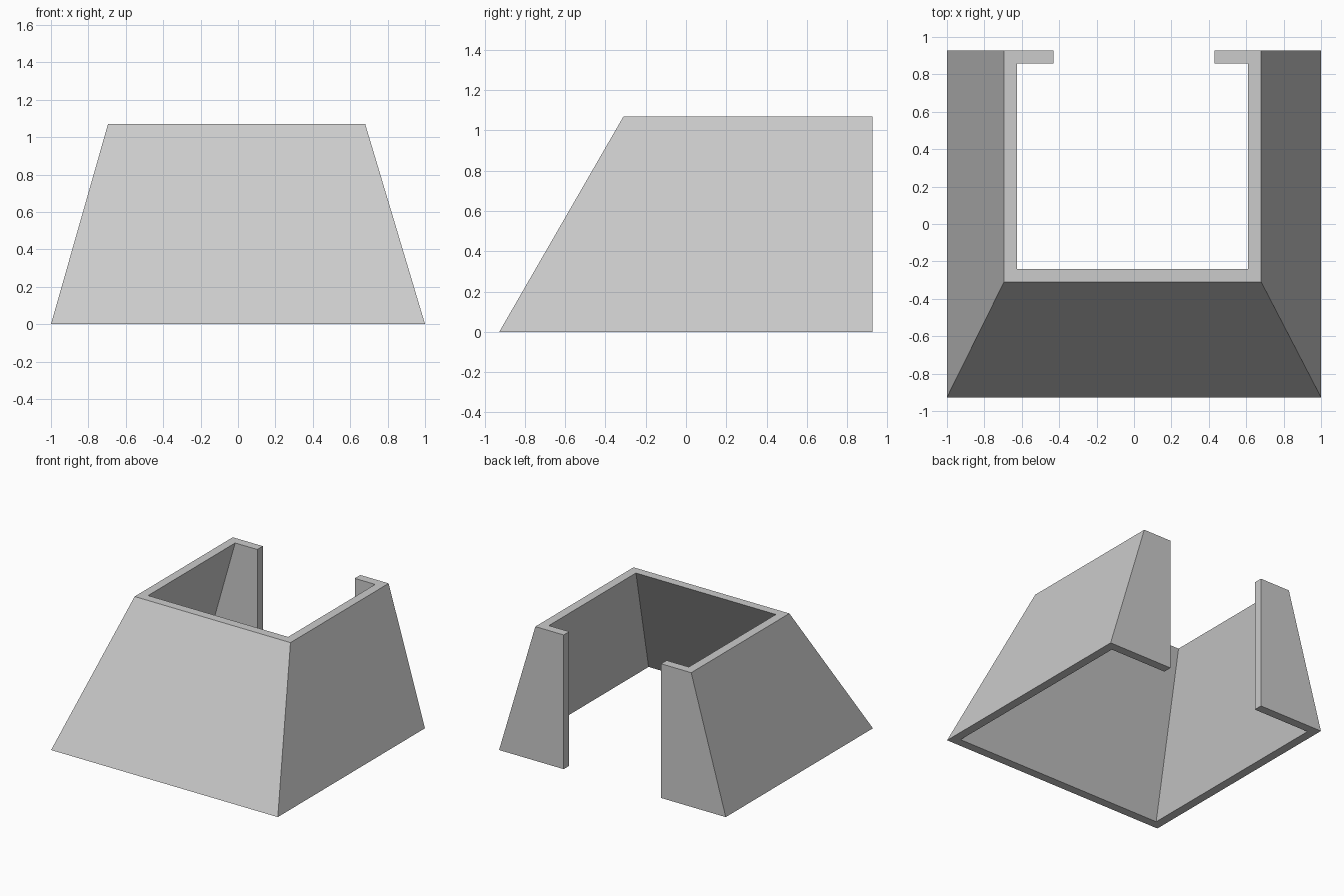
import bpy
import bmesh

if "Cube" in bpy.data.objects:
    bpy.data.objects.remove(bpy.data.objects["Cube"])

HEIGHT = 1.07
WALL = 0.07
BACK = 0.927
GAP = 0.43  # half width of the rear opening


def c_outline(left, right, front, z):
    """C-shaped wall outline, open at the middle of the back."""
    l, r, f, b = left + WALL, right - WALL, front + WALL, BACK - WALL
    points = [(-GAP, BACK), (left, BACK), (left, front), (right, front),
              (right, BACK), (GAP, BACK), (GAP, b), (r, b),
              (r, f), (l, f), (l, b), (-GAP, b)]
    return [(x, y, z) for x, y in points]


grey = bpy.data.materials.new("light_grey")
grey.diffuse_color = (0.6, 0.6, 0.6, 1)
grey.use_nodes = True
grey.node_tree.nodes["Principled BSDF"].inputs["Base Color"].default_value = grey.diffuse_color

# Tapered wall lofted from the base outline to the rim outline
bm = bmesh.new()
base = [bm.verts.new(p) for p in c_outline(-1.0, 1.0, -BACK, 0)]
rim = [bm.verts.new(p) for p in c_outline(-0.695, 0.68, -0.31, HEIGHT)]
n = len(base)
for i in range(n):
    j = (i + 1) % n
    bm.faces.new((base[i], base[j], rim[j], rim[i]))

# Flat base and rim strips, one quad per wall section
for i in range(n // 2 - 1):
    for ring in (base, rim):
        bm.faces.new((ring[i], ring[i + 1], ring[n - 2 - i], ring[n - 1 - i]))
bmesh.ops.recalc_face_normals(bm, faces=bm.faces)

mesh = bpy.data.meshes.new("tapered_wall")
bm.to_mesh(mesh)
bm.free()
mesh.materials.append(grey)
wall = bpy.data.objects.new("tapered_wall", mesh)
bpy.context.collection.objects.link(wall)
